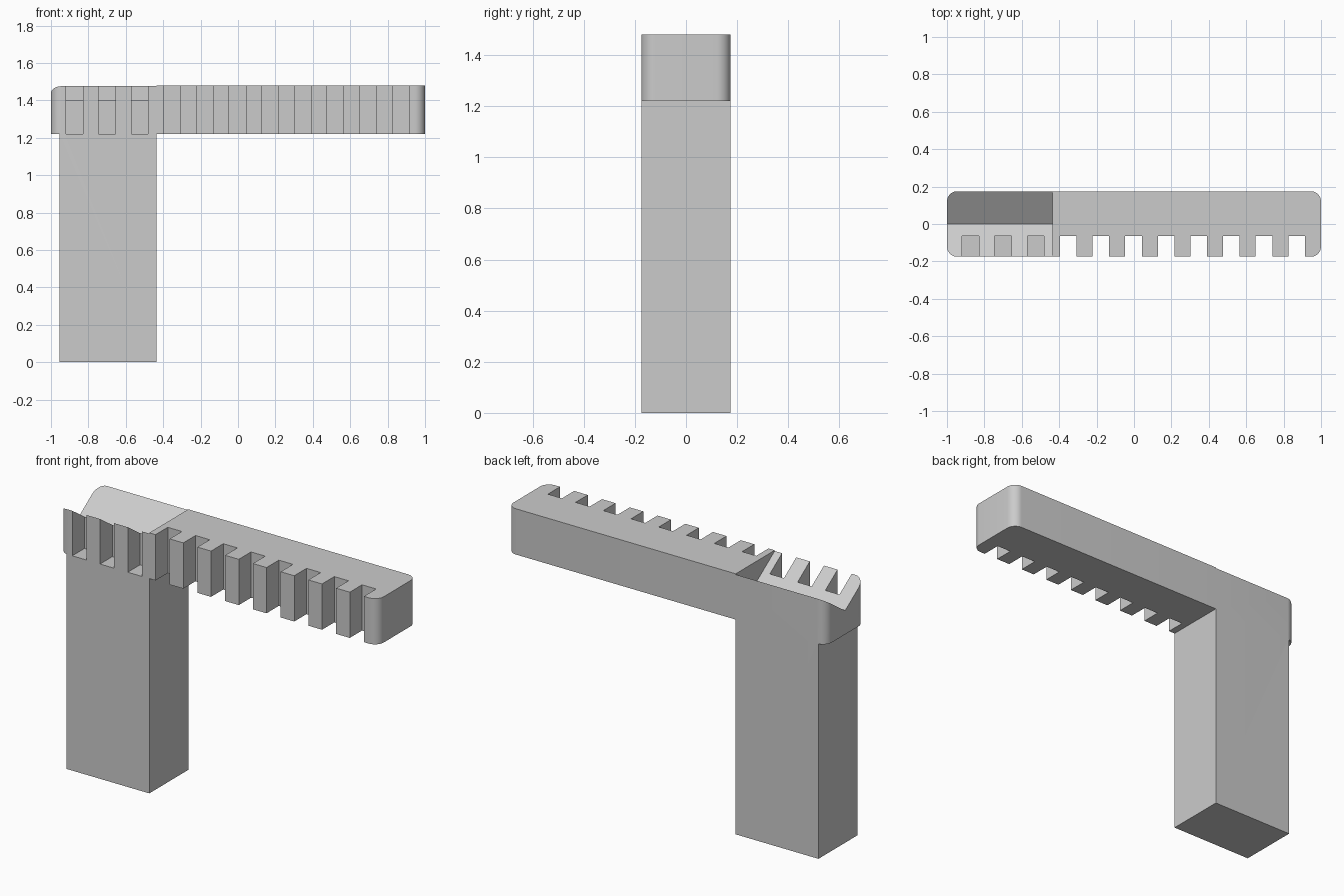
import bpy, bmesh, math

cube = bpy.data.objects.get("Cube")
if cube:
    bpy.data.objects.remove(cube, do_unlink=True)

HALF_X, HALF_Y = 1.0, 0.175
BASE, TOP = 1.22, 1.48
POST_LEFT, POST_RIGHT = -0.955, -0.435
RADIUS = 0.055
SLOT_START, SLOT_PITCH, SLOT_WIDTH, SLOT_BACK, SLOT_COUNT = -0.919, 0.1744, 0.089, -0.065, 11

grey = bpy.data.materials.new("plain grey")
grey.use_nodes = True
colour = (0.6, 0.6, 0.6, 1)
grey.diffuse_color = colour
grey.node_tree.nodes["Principled BSDF"].inputs["Base Color"].default_value = colour


def prism(name, points, direction):
    """Extrude a closed outline of 3D points along a direction."""
    bm = bmesh.new()
    face = bm.faces.new([bm.verts.new(p) for p in points])
    end = bmesh.ops.extrude_face_region(bm, geom=[face])["geom"]
    bmesh.ops.translate(bm, vec=direction, verts=[v for v in end if isinstance(v, bmesh.types.BMVert)])
    bmesh.ops.recalc_face_normals(bm, faces=bm.faces)
    mesh = bpy.data.meshes.new(name)
    bm.to_mesh(mesh)
    bm.free()
    mesh.materials.append(grey)
    obj = bpy.data.objects.new(name, mesh)
    bpy.context.collection.objects.link(obj)
    return obj


def combine(target, tool, operation):
    """Apply a boolean and remove the tool object."""
    mod = target.modifiers.new(operation.lower(), "BOOLEAN")
    mod.operation, mod.object, mod.solver = operation, tool, "EXACT"
    bpy.context.view_layer.objects.active = target
    bpy.ops.object.modifier_apply(modifier=mod.name)
    bpy.data.objects.remove(tool, do_unlink=True)


def corner(sx, sy, start):
    """Rounded corner of the bar outline, running counterclockwise."""
    cx, cy = sx * (HALF_X - RADIUS), sy * (HALF_Y - RADIUS)
    angles = [math.radians(start + 90 * i / 10) for i in range(11)]
    return [(cx + RADIUS * math.cos(a), cy + RADIUS * math.sin(a), BASE) for a in angles]


# Bar outline: rounded corners with a row of square slots along the front
outline = corner(-1, -1, 180)
for i in range(SLOT_COUNT):
    x0 = SLOT_START + i * SLOT_PITCH
    x1 = x0 + SLOT_WIDTH
    outline += [(x0, -HALF_Y, BASE), (x0, SLOT_BACK, BASE),
                (x1, SLOT_BACK, BASE), (x1, -HALF_Y, BASE)]
outline += corner(1, -1, 270) + corner(1, 1, 0) + corner(-1, 1, 90)
bar = prism("toothed_bar_and_post", outline, (0, 0, TOP - BASE))

# V-shaped trough across the top above the post
valley, slope, reach = 1.355, 0.69, 0.3
trough = prism("trough_cutter",
               [(-1.2, 0, valley), (-1.2, reach, valley + slope * reach),
                (-1.2, -reach, valley + slope * reach)],
               (POST_RIGHT + 1.2, 0, 0))
trough.hide_render = True
combine(bar, trough, "DIFFERENCE")

# Square post flush with the front and back of the bar
post = prism("post",
             [(POST_LEFT, -HALF_Y, 0), (POST_RIGHT, -HALF_Y, 0),
              (POST_RIGHT, HALF_Y, 0), (POST_LEFT, HALF_Y, 0)], (0, 0, BASE))
combine(bar, post, "UNION")

# Smooth rounded corners, crisp edges elsewhere
bpy.ops.object.select_all(action="DESELECT")
bar.select_set(True)
bpy.context.view_layer.objects.active = bar
bpy.ops.object.shade_smooth_by_angle(angle=math.radians(30))
